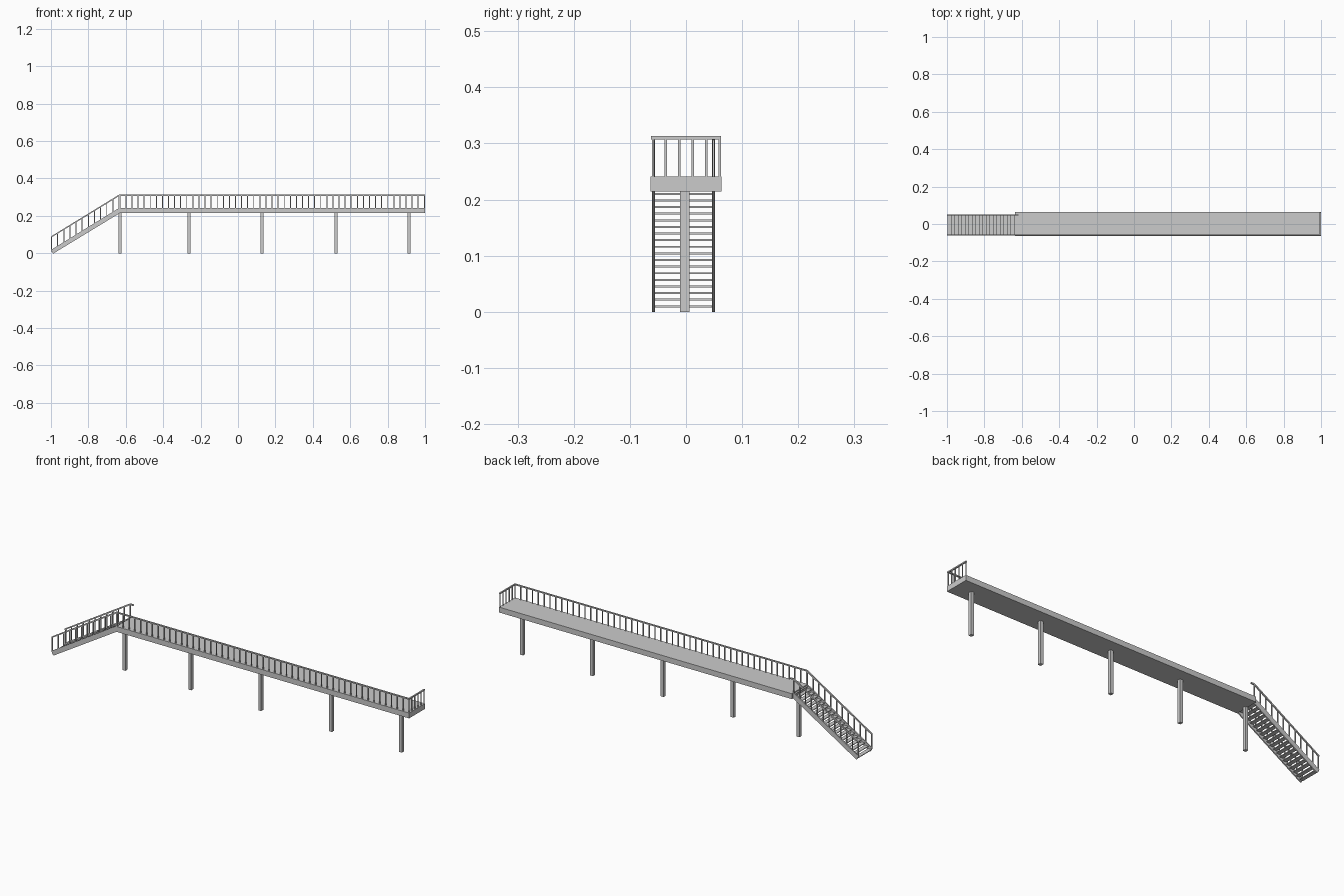
import bpy, bmesh

if "Cube" in bpy.data.objects:
    bpy.data.objects.remove(bpy.data.objects["Cube"])

def finish(name, bm):
    bmesh.ops.recalc_face_normals(bm, faces=bm.faces)
    me = bpy.data.meshes.new(name)
    bm.to_mesh(me)
    bm.free()
    ob = bpy.data.objects.new(name, me)
    bpy.context.collection.objects.link(ob)
    return ob

def add_box(bm, x0, x1, y0, y1, z0, z1):
    vs = bmesh.ops.create_cube(bm, size=1)["verts"]
    for v in vs:
        v.co.x = x0 if v.co.x < 0 else x1
        v.co.y = y0 if v.co.y < 0 else y1
        v.co.z = z0 if v.co.z < 0 else z1

def boxes(name, items):
    bm = bmesh.new()
    for b in items:
        add_box(bm, *b)
    return finish(name, bm)

def side_profile(name, pts, y0, y1):
    # closed x/z outline extruded along y
    bm = bmesh.new()
    f = bm.faces.new([bm.verts.new((x, y0, z)) for x, z in pts])
    ext = bmesh.ops.extrude_face_region(bm, geom=[f])["geom"]
    for v in ext:
        if isinstance(v, bmesh.types.BMVert):
            v.co.y = y1
    return finish(name, bm)

DECK_X, TOP, RAIL, W = -0.635, 0.241, 0.313, 0.0635
T = 0.003          # half thickness of rail parts
SLOPE = (RAIL - 0.09) / (1 + DECK_X)

# deck slab and its central posts
boxes("deck", [(DECK_X, 1, -W, W, 0.214, TOP)])
boxes("support_posts", [(x - .008, x + .008, -.0105, .006, 0, 0.216)
                        for x in (-0.63, -0.262, 0.129, 0.524, 0.914)])

# front and end deck handrails
boxes("deck_handrail", [(DECK_X, 1, -.0625, -.056, RAIL - .006, RAIL),
                        (.993, 1, -.0625, .0625, RAIL - .006, RAIL)])
N = 50
step = (0.996 - (DECK_X + .003)) / N
front = [DECK_X + .003 + i * step for i in range(N + 1)]
boxes("front_balusters", [(x - .0025, x + .0025, -.061, -.057, TOP - .002, RAIL - .003)
                          for x in front])
boxes("end_balusters", [(.994, .998, -.036 + i * .024 - .002, -.036 + i * .024 + .002,
                         TOP - .002, RAIL - .003) for i in range(5)])

# staircase sides: stringer, sloped handrail, balusters
for side, y in (("front", -0.058), ("back", 0.049)):
    side_profile(side + "_stringer",
                 [(-1, .018), (-.99, 0), (-.985, 0), (-.63, .216), (-.63, TOP), (-.638, TOP)],
                 y - T, y + T)
    xe = DECK_X if side == "front" else -.618
    side_profile(side + "_stair_handrail",
                 [(-1, .083), (DECK_X, RAIL - .007), (xe, RAIL - .006), (xe, RAIL),
                  (DECK_X - .002, RAIL), (-1, .09)], y - T, y + T)
    bal = []
    for i in range(12):
        x = -.997 + i * .0328
        dz = SLOPE * (x + 1)
        bal.append((x - .0025, x + .0025, y - .002, y + .002, .012 + dz, .087 + dz))
    boxes(side + "_stair_balusters", bal)

# open treads
boxes("treads", [(-.998 + i * .0187, -.978 + i * .0187, -.058, .049,
                  .008 + i * .0118, .0115 + i * .0118) for i in range(20)])
